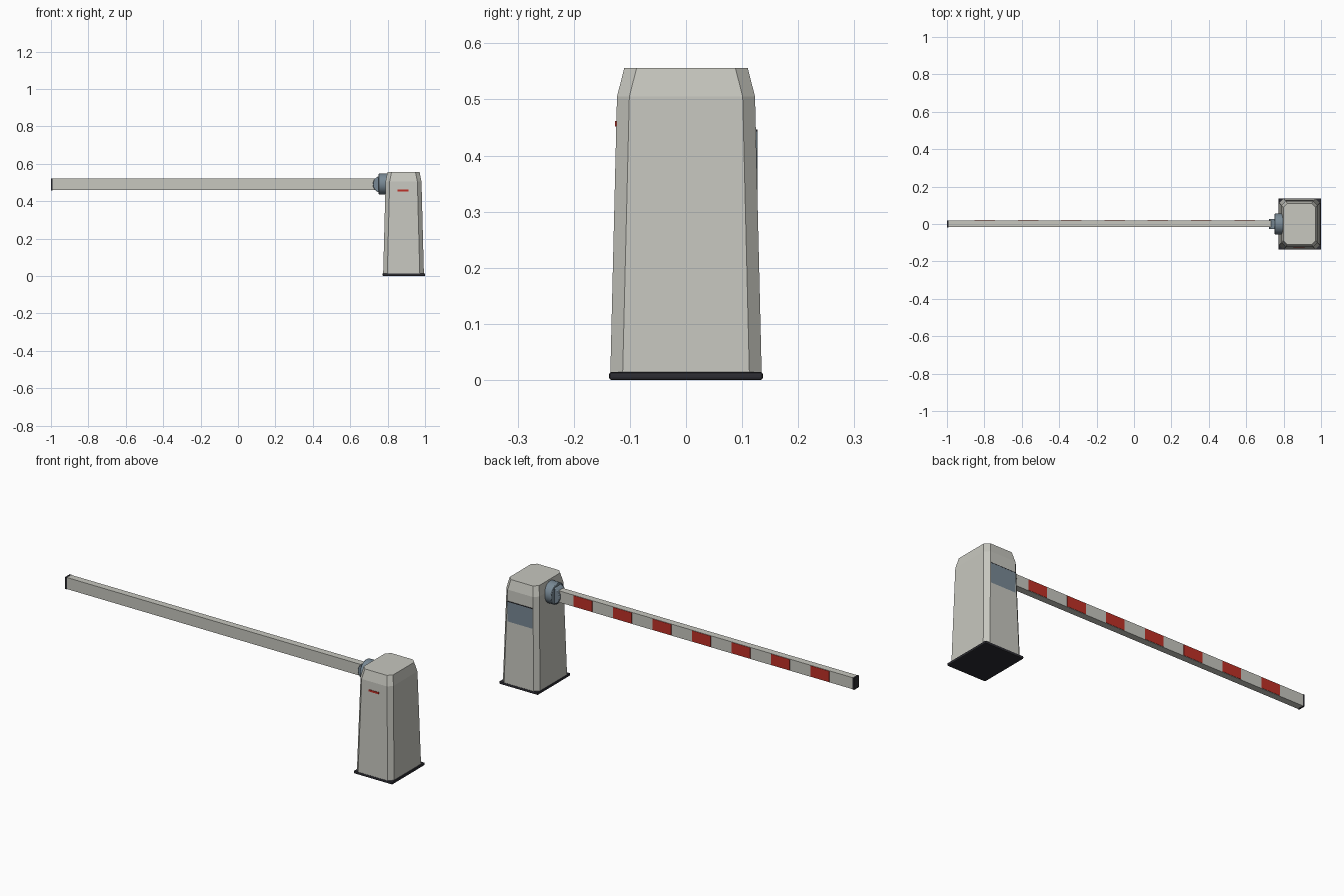
import bpy, bmesh, math

if "Cube" in bpy.data.objects:
    bpy.data.objects.remove(bpy.data.objects["Cube"])


def material(name, rgb):
    m = bpy.data.materials.new(name)
    m.use_nodes = True
    m.diffuse_color = (*rgb, 1)
    m.node_tree.nodes["Principled BSDF"].inputs["Base Color"].default_value = (*rgb, 1)
    return m


GREY = material("warm light grey", (0.57, 0.57, 0.52))
SLATE = material("slate blue grey", (0.19, 0.25, 0.30))
RED = material("signal red", (0.52, 0.03, 0.02))
BLACK = material("rubber black", (0.025, 0.025, 0.032))

CX = 0.885      # cabinet centre in x
ARM_Z = 0.49    # boom axis height


def finish(bm, name, mat):
    bmesh.ops.recalc_face_normals(bm, faces=bm.faces)
    mesh = bpy.data.meshes.new(name)
    bm.to_mesh(mesh)
    bm.free()
    mesh.materials.append(mat)
    obj = bpy.data.objects.new(name, mesh)
    bpy.context.collection.objects.link(obj)
    return obj


def box(name, lo, hi, mat):
    bm = bmesh.new()
    bmesh.ops.create_cube(bm, size=1)
    for v in bm.verts:
        v.co = [a + (c + 0.5) * (b - a) for a, b, c in zip(lo, hi, v.co)]
    return finish(bm, name, mat)


def bevel(obj, width, segments=2):
    mod = obj.modifiers.new("soft edge", "BEVEL")
    mod.width = width
    mod.segments = segments


def cylinder(name, radius, depth, centre, axis, mat):
    rot = (0, math.pi / 2, 0) if axis == "x" else (math.pi / 2, 0, 0)
    bpy.ops.mesh.primitive_cylinder_add(vertices=32, radius=radius, depth=depth,
                                        location=centre, rotation=rot)
    obj = bpy.context.object
    obj.name = name
    obj.data.materials.append(mat)
    bevel(obj, 0.003)
    bpy.ops.object.shade_smooth_by_angle(angle=math.radians(35))
    return obj


def chamfered_ring(bm, hx, hy, z, cut):
    ring = []
    for sx, sy in ((1, 1), (-1, 1), (-1, -1), (1, -1)):
        pair = [(hx, hy - cut), (hx - cut, hy)]
        if sx * sy < 0:
            pair.reverse()
        ring += [bm.verts.new((CX + sx * x, sy * y, z)) for x, y in pair]
    return ring


# Tapered cabinet with chamfered corners and a sloping shoulder
bm = bmesh.new()
levels = [(0.109, 0.135, 0.006), (0.096, 0.123, 0.505), (0.086, 0.11, 0.556)]
rings = [chamfered_ring(bm, hx, hy, z, 0.022) for hx, hy, z in levels]
for low, high in zip(rings, rings[1:]):
    for i in range(8):
        j = (i + 1) % 8
        bm.faces.new((low[i], low[j], high[j], high[i]))
bm.faces.new(rings[0])
bm.faces.new(rings[-1])
finish(bm, "cabinet", GREY)

# Base plate
base = box("base_plate", (CX - 0.112, -0.137, 0), (CX + 0.115, 0.137, 0.014), BLACK)
bevel(base, 0.004)

# Rear display panel, and the thin front marker
box("rear_panel", (CX - 0.073, 0.118, 0.325), (CX + 0.073, 0.127, 0.443), SLATE)
box("rear_panel_lip", (CX - 0.073, 0.118, 0.443), (CX + 0.073, 0.1275, 0.446), BLACK)
box("front_marker", (0.853, -0.1265, 0.452), (0.912, -0.12, 0.462), RED)

# Pivot hub and boom clamp
cylinder("pivot_hub", 0.056, 0.06, (0.782, 0, ARM_Z + 0.002), "x", SLATE)
cylinder("boom_clamp", 0.045, 0.056, (0.766, 0, ARM_Z), "y", SLATE)

# Boom with end cap
box("boom", (-0.992, -0.017, 0.459), (0.75, 0.019, 0.52), GREY)
box("boom_end_cap", (-1, -0.018, 0.458), (-0.991, 0.02, 0.521), BLACK)

# Red warning stripes along the rear face of the boom
for i in range(7):
    x = -0.853 + i * 0.2315
    box(f"warning_stripe_{i + 1}", (x, 0.0185, 0.461), (x + 0.11, 0.0205, 0.518), RED)
